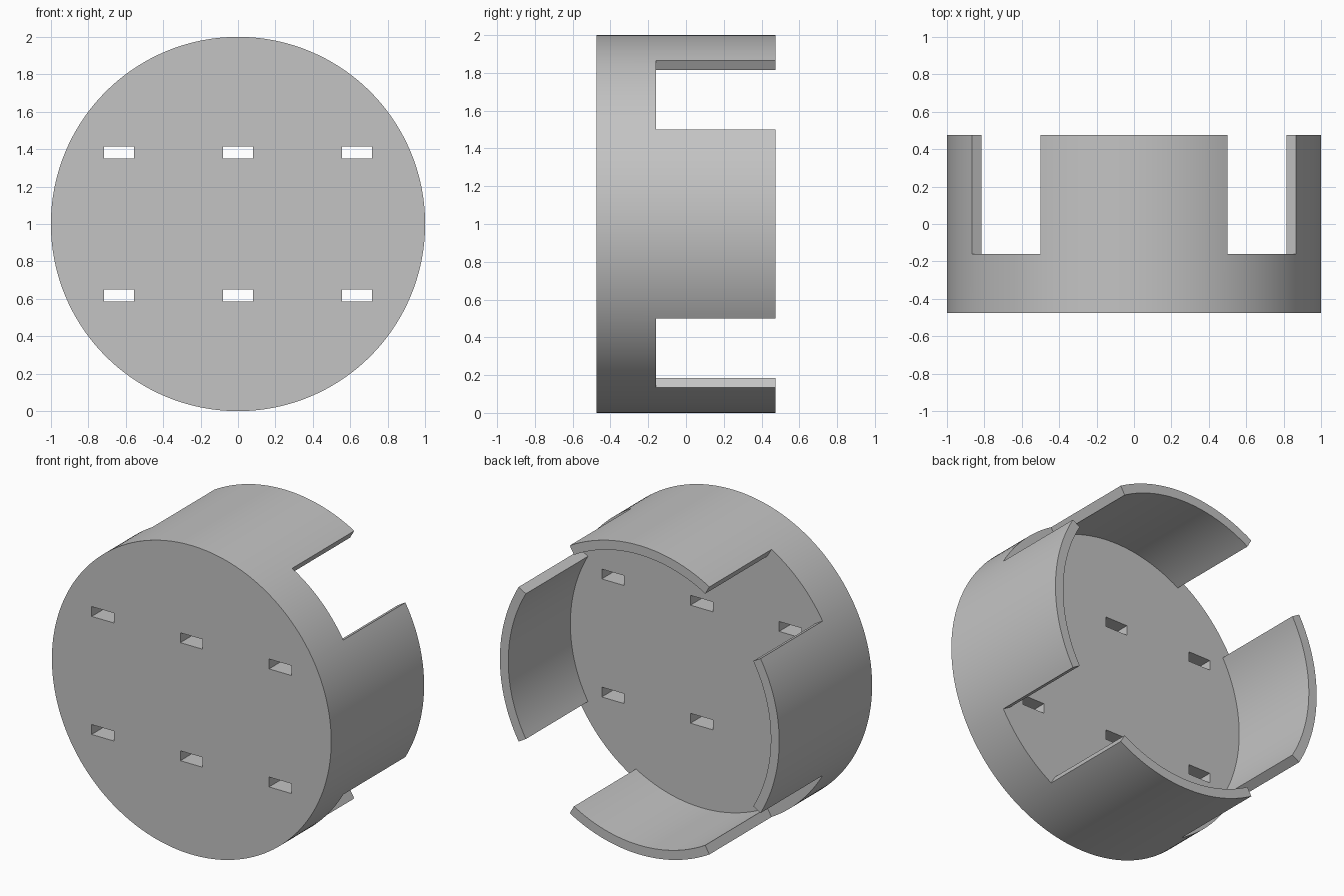
import bpy
import bmesh
from math import sin, cos, radians
from mathutils import Matrix, Vector

default = bpy.data.objects.get("Cube")
if default:
    bpy.data.objects.remove(default, do_unlink=True)

OUTER, INNER = 1.0, 0.94
FRONT, FLOOR, BACK = -0.475, -0.16, 0.475
SEGMENTS = 180

grey = bpy.data.materials.new("grey plastic")
grey.use_nodes = True
colour = (0.55, 0.55, 0.55, 1)
grey.diffuse_color = colour
grey.node_tree.nodes["Principled BSDF"].inputs["Base Color"].default_value = colour


def make_object(name, bm):
    bmesh.ops.recalc_face_normals(bm, faces=bm.faces)
    mesh = bpy.data.meshes.new(name)
    bm.to_mesh(mesh)
    bm.free()
    mesh.materials.append(grey)
    obj = bpy.data.objects.new(name, mesh)
    bpy.context.collection.objects.link(obj)
    return obj


def ring(bm, radius, y):
    step = 360 / SEGMENTS
    return [bm.verts.new((radius * cos(radians(i * step)), y,
                          1 + radius * sin(radians(i * step))))
            for i in range(SEGMENTS)]


# Thick round plate with a rim band on its back face
bm = bmesh.new()
front = ring(bm, OUTER, FRONT)
rim = ring(bm, OUTER, FLOOR)
inner = ring(bm, INNER, FLOOR)
bm.faces.new(front)
bm.faces.new(inner)
wall_faces = []
for i in range(SEGMENTS):
    j = (i + 1) % SEGMENTS
    bm.faces.new((front[i], front[j], rim[j], rim[i]))
    band = bm.faces.new((rim[i], rim[j], inner[j], inner[i]))
    # Four curved walls, each spanning 60 degrees
    angle = (i + 0.5) * 360 / SEGMENTS
    if (angle + 30) % 90 < 60:
        wall_faces.append(band)
bmesh.ops.recalc_face_normals(bm, faces=bm.faces)
raised = bmesh.ops.extrude_face_region(bm, geom=wall_faces)["geom"]
bmesh.ops.translate(bm, vec=(0, BACK - FLOOR, 0),
                    verts=[v for v in raised if isinstance(v, bmesh.types.BMVert)])
for face in wall_faces:
    if face.is_valid:
        bm.faces.remove(face)
cup = make_object("slotted_cup", bm)

# Two rows of three rectangular through holes
bm = bmesh.new()
for x in (-0.635, 0, 0.635):
    for z in (-0.382, 0.382):
        place = Matrix.Translation(Vector((x, -0.32, 1 + z)))
        bmesh.ops.create_cube(bm, size=1,
                              matrix=place @ Matrix.Diagonal((0.16, 0.6, 0.064, 1)))
cutter = make_object("hole_cutter", bm)
cutter.hide_render = True

cut = cup.modifiers.new("holes", 'BOOLEAN')
cut.operation = 'DIFFERENCE'
cut.solver = 'EXACT'
cut.object = cutter

bpy.ops.object.select_all(action='DESELECT')
cup.select_set(True)
bpy.context.view_layer.objects.active = cup
bpy.ops.object.modifier_apply(modifier=cut.name)
bpy.data.objects.remove(cutter, do_unlink=True)
bpy.ops.object.shade_smooth_by_angle(angle=radians(30))
